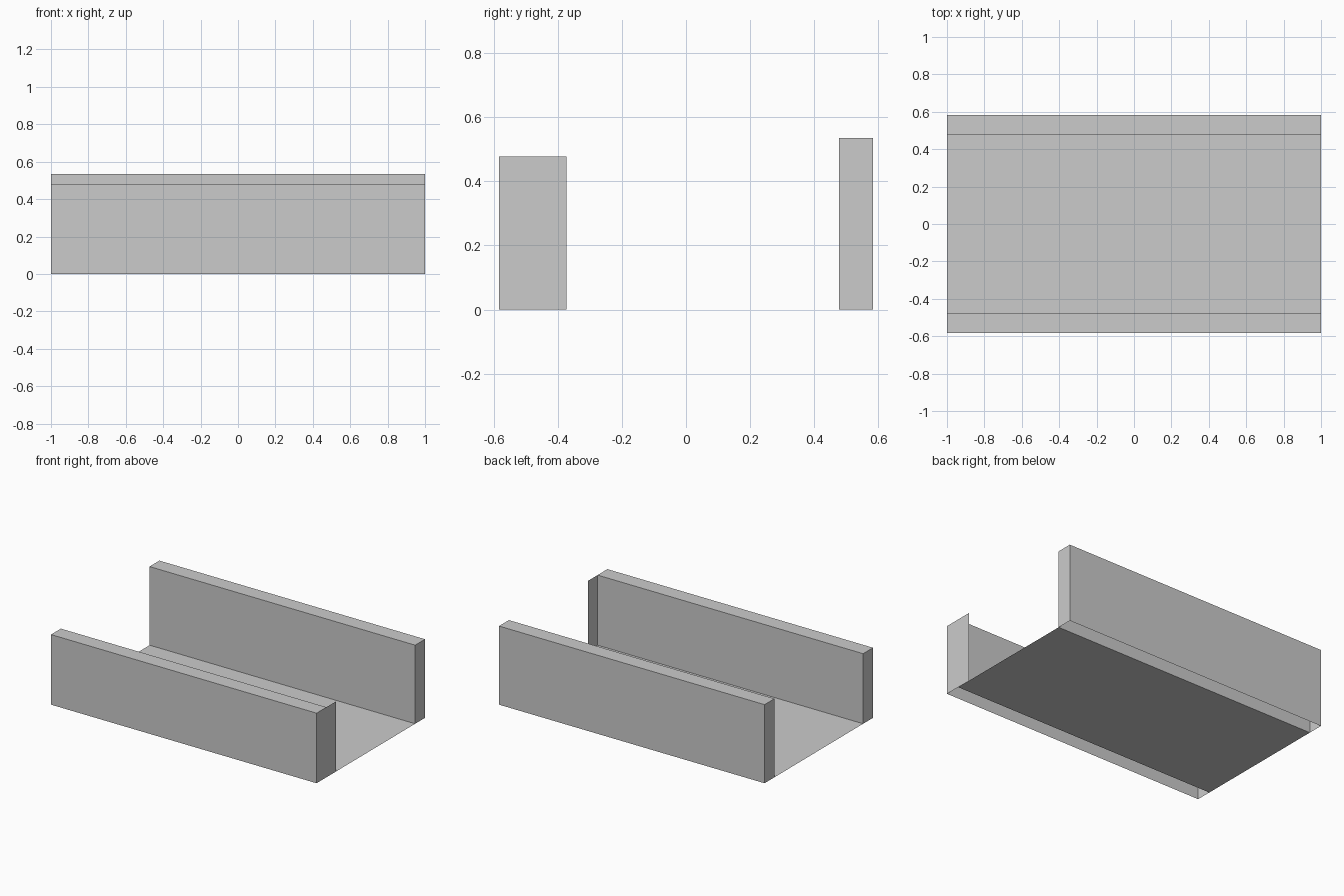
import bpy

if "Cube" in bpy.data.objects:
    bpy.data.objects.remove(bpy.data.objects["Cube"])

X = 1.0        # half length
Y = 0.583      # half depth


def mesh_object(name, verts, faces):
    mesh = bpy.data.meshes.new(name)
    mesh.from_pydata(verts, [], faces)
    obj = bpy.data.objects.new(name, mesh)
    bpy.context.collection.objects.link(obj)
    return obj


def hollow_wall(name, y0, y1, height, right_cap_y):
    """Wall shell open underneath; the right end plate may be wider than the wall."""
    verts = [(x, y, z) for x in (-X, X) for y in (y0, y1) for z in (0, height)]
    a, b = y0, right_cap_y
    verts += [(X, a, 0), (X, b, 0), (X, b, height), (X, a, height)]
    faces = [
        (0, 4, 5, 1),      # front side
        (6, 2, 3, 7),      # back side
        (1, 5, 7, 3),      # top
        (2, 0, 1, 3),      # left end
        (8, 9, 10, 11),    # right end plate
    ]
    return mesh_object(name, verts, faces)


# Low front wall, with its right end plate reaching inward
hollow_wall("front_wall", -Y, -0.477, 0.477, -0.373)

# Taller back wall
hollow_wall("back_wall", 0.477, Y, 0.535, Y)

# Thin floor sheet between the walls
mesh_object("floor",
            [(-X, -0.477, 0), (X, -0.477, 0), (X, 0.477, 0), (-X, 0.477, 0)],
            [(0, 1, 2, 3)])
